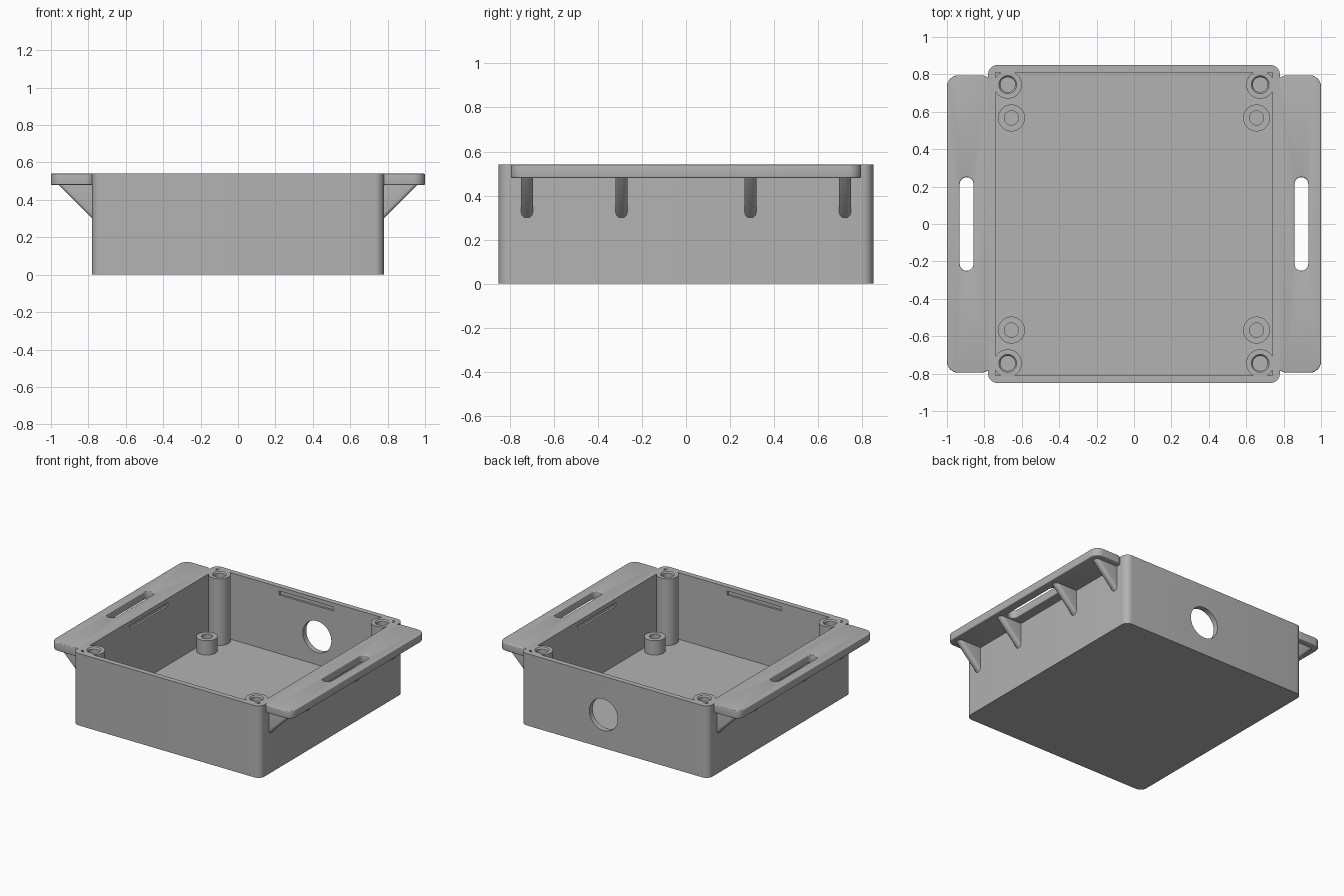
import bpy, bmesh, math
from mathutils import Matrix, Vector

cube = bpy.data.objects.get("Cube")
if cube:
    bpy.data.objects.remove(cube, do_unlink=True)

# One plain grey plastic
grey = bpy.data.materials.new("grey plastic")
grey.use_nodes = True
COLOR = (0.45, 0.45, 0.45, 1)
grey.diffuse_color = COLOR
grey.node_tree.nodes["Principled BSDF"].inputs["Base Color"].default_value = COLOR

TOP, FLOOR = 0.54, 0.04
HX, HY, WALL = 0.78, 0.85, 0.04


def prism(name, points, vector):
    """Extrude a closed outline of 3D points along a vector."""
    bm = bmesh.new()
    face = bm.faces.new([bm.verts.new(p) for p in points])
    new = bmesh.ops.extrude_face_region(bm, geom=[face])["geom"]
    bmesh.ops.translate(bm, verts=[v for v in new if isinstance(v, bmesh.types.BMVert)], vec=vector)
    bmesh.ops.recalc_face_normals(bm, faces=bm.faces)
    return to_object(name, bm)


def to_object(name, bm):
    mesh = bpy.data.meshes.new(name)
    bm.to_mesh(mesh)
    bm.free()
    mesh.materials.append(grey)
    obj = bpy.data.objects.new(name, mesh)
    bpy.context.collection.objects.link(obj)
    return obj


def rounded_box(name, x0, x1, y0, y1, z0, z1, r, steps=8):
    """Box with rounded vertical corners."""
    pts = []
    corners = ((x1 - r, y1 - r), (x0 + r, y1 - r), (x0 + r, y0 + r), (x1 - r, y0 + r))
    for q, (cx, cy) in enumerate(corners):
        for i in range(steps + 1):
            a = (q + i / steps) * math.pi / 2
            pts.append((cx + r * math.cos(a), cy + r * math.sin(a), z0))
    return prism(name, pts, Vector((0, 0, z1 - z0)))


def cylinder(name, center, r1, r2, depth, axis="Z", sides=40):
    bm = bmesh.new()
    turn = Matrix.Rotation(math.pi / 2, 4, "X") if axis == "Y" else Matrix()
    bmesh.ops.create_cone(bm, cap_ends=True, segments=sides, radius1=r1, radius2=r2,
                          depth=depth, matrix=Matrix.Translation(center) @ turn)
    return to_object(name, bm)


def block(name, center, size):
    bm = bmesh.new()
    bmesh.ops.create_cube(bm, size=1, matrix=Matrix.Translation(center) @ Matrix.Diagonal((*size, 1)))
    return to_object(name, bm)


def bake(obj):
    """Turn the modifier stack into plain mesh."""
    deps = bpy.context.evaluated_depsgraph_get()
    mesh = bpy.data.meshes.new_from_object(obj.evaluated_get(deps))
    obj.modifiers.clear()
    obj.data = mesh


def combine(obj, other, operation):
    mod = obj.modifiers.new("cut", "BOOLEAN")
    mod.object, mod.operation, mod.solver = other, operation, "EXACT"
    bake(obj)
    bpy.data.objects.remove(other, do_unlink=True)


def bevel(obj, width):
    mod = obj.modifiers.new("round", "BEVEL")
    mod.width, mod.segments = width, 4
    mod.limit_method, mod.angle_limit = "ANGLE", math.radians(40)
    bake(obj)


def smooth(obj):
    bpy.ops.object.select_all(action="DESELECT")
    obj.select_set(True)
    bpy.context.view_layer.objects.active = obj
    bpy.ops.object.shade_smooth_by_angle(angle=math.radians(30))


SIGNS = [(sx, sy) for sx in (-1, 1) for sy in (-1, 1)]

# Open box with rounded corners
body = rounded_box("enclosure_body", -HX, HX, -HY, HY, 0, TOP, 0.05)
ix, iy = HX - WALL, HY - WALL
combine(body, block("cavity", (0, 0, FLOOR + 0.5), (2 * ix, 2 * iy, 1)), "DIFFERENCE")

# Corner screw posts with chamfered holes
for sx, sy in SIGNS:
    px, py = sx * 0.675, sy * 0.745
    low = FLOOR / 2
    combine(body, cylinder("post", (px, py, (TOP + low) / 2), 0.075, 0.075, TOP - low), "UNION")
    combine(body, cylinder("bore", (px, py, TOP - 0.1), 0.04, 0.04, 0.3), "DIFFERENCE")
    combine(body, cylinder("chamfer", (px, py, TOP), 0.04, 0.056, 0.02), "DIFFERENCE")

# Round cable opening in the back wall
combine(body, cylinder("port", (0.09, HY - WALL / 2, 0.25), 0.118, 0.118, 0.12, "Y", 56), "DIFFERENCE")

# Snap grooves inside each wall
for s in (-1, 1):
    combine(body, block("groove", (0, s * iy, 0.495), (0.45, 0.03, 0.03)), "DIFFERENCE")
    combine(body, block("groove", (s * ix, 0, 0.495), (0.03, 0.45, 0.03)), "DIFFERENCE")
smooth(body)

# Short standoffs on the floor
for sx, sy in SIGNS:
    x, y = sx * 0.655, sy * 0.567
    name = ("back" if sy > 0 else "front") + ("_left" if sx > 0 else "_right") + "_standoff"
    standoff = cylinder(name, (x, y, 0.085), 0.072, 0.072, 0.125)
    combine(standoff, cylinder("bore", (x, y, 0.12), 0.038, 0.038, 0.16), "DIFFERENCE")
    smooth(standoff)

# Side mounting flanges with a strap slot, braced by triangular ribs
for s, side in ((1, "left"), (-1, "right")):
    xs = sorted((s * 0.757, s * 1.0))
    flange = rounded_box(side + "_flange", *xs, -0.795, 0.795, 0.48, TOP, 0.06)
    slot = sorted((s * 0.858, s * 0.932))
    combine(flange, rounded_box("slot", *slot, -0.25, 0.25, 0.4, 0.6, 0.0365), "DIFFERENCE")
    bevel(flange, 0.018)
    smooth(flange)
    for n, y in enumerate((-0.722, -0.293, 0.293, 0.722)):
        tri = [(s * x, y - 0.027, z) for x, z in ((0.75, 0.27), (0.75, 0.51), (0.99, 0.51))]
        rib = prism(f"{side}_rib_{n + 1}", tri, Vector((0, 0.054, 0)))
        bevel(rib, 0.02)
        smooth(rib)
